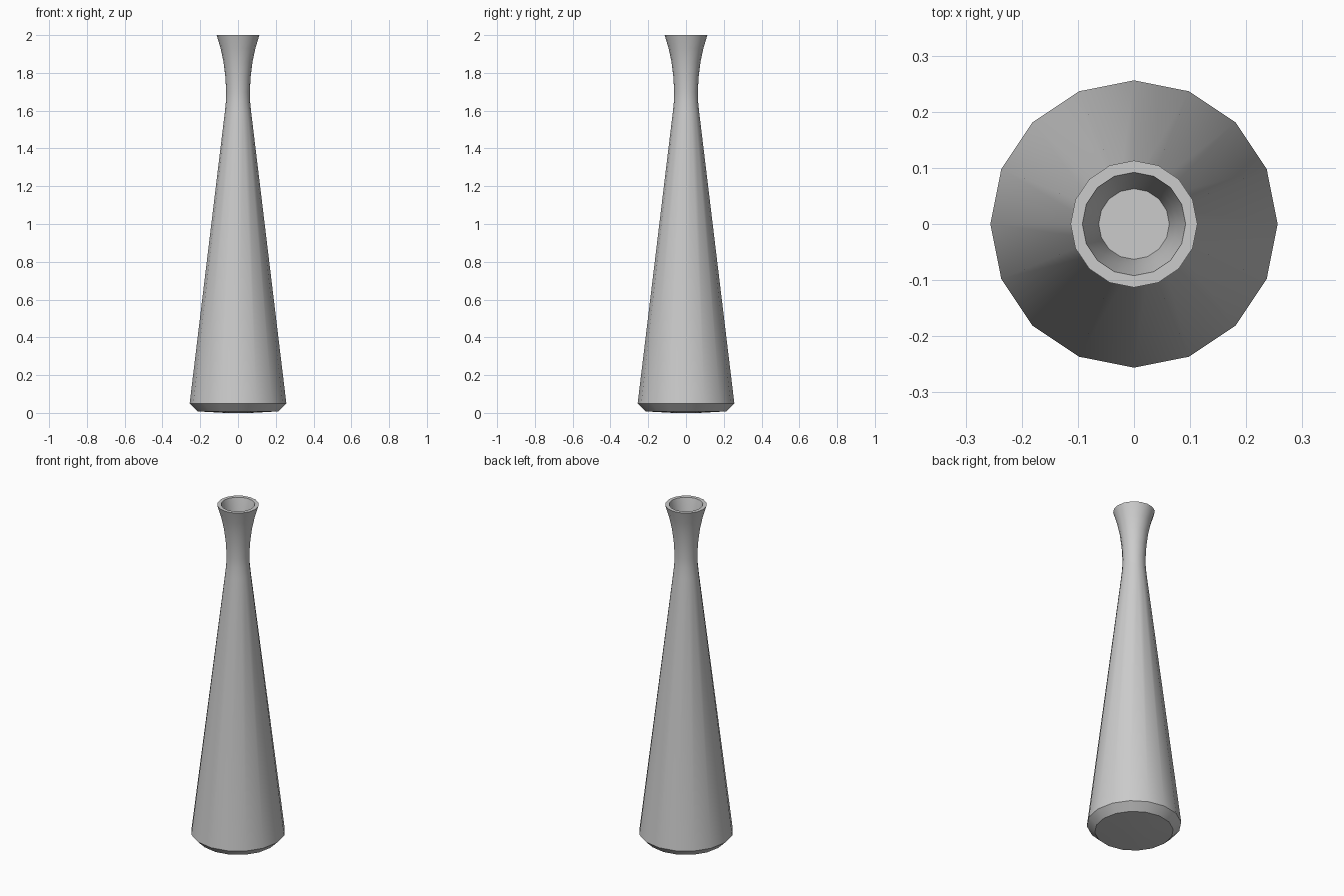
import bpy, bmesh, math

if "Cube" in bpy.data.objects:
    bpy.data.objects.remove(bpy.data.objects["Cube"])

SIDES = 16

# Profile (radius, height): base, body, neck, flared lip, shallow mouth recess
PROFILE = [(0.07, 0.0), (0.213, 0.008), (0.256, 0.05), (0.07, 1.59),
           (0.064, 1.65), (0.0625, 1.70), (0.067, 1.78), (0.077, 1.86),
           (0.092, 1.93), (0.113, 2.0), (0.092, 2.0), (0.076, 1.93),
           (0.067, 1.87), (0.063, 1.84)]


def lathe(name, profile, sides):
    bm = bmesh.new()
    rings = []
    for r, z in profile:
        rings.append([bm.verts.new((r * math.cos(2 * math.pi * i / sides),
                                    r * math.sin(2 * math.pi * i / sides), z))
                      for i in range(sides)])
    for a, b in zip(rings, rings[1:]):
        for i in range(sides):
            j = (i + 1) % sides
            bm.faces.new((a[i], a[j], b[j], b[i]))
    # Flat caps: underside and recess floor
    bm.faces.new(rings[0][::-1])
    bm.faces.new(rings[-1])
    bmesh.ops.recalc_face_normals(bm, faces=bm.faces)
    mesh = bpy.data.meshes.new(name)
    bm.to_mesh(mesh)
    bm.free()
    obj = bpy.data.objects.new(name, mesh)
    bpy.context.collection.objects.link(obj)
    return obj


vase = lathe("vase", PROFILE, SIDES)
bpy.context.view_layer.objects.active = vase
vase.select_set(True)
bpy.ops.object.shade_smooth_by_angle(angle=math.radians(30))
